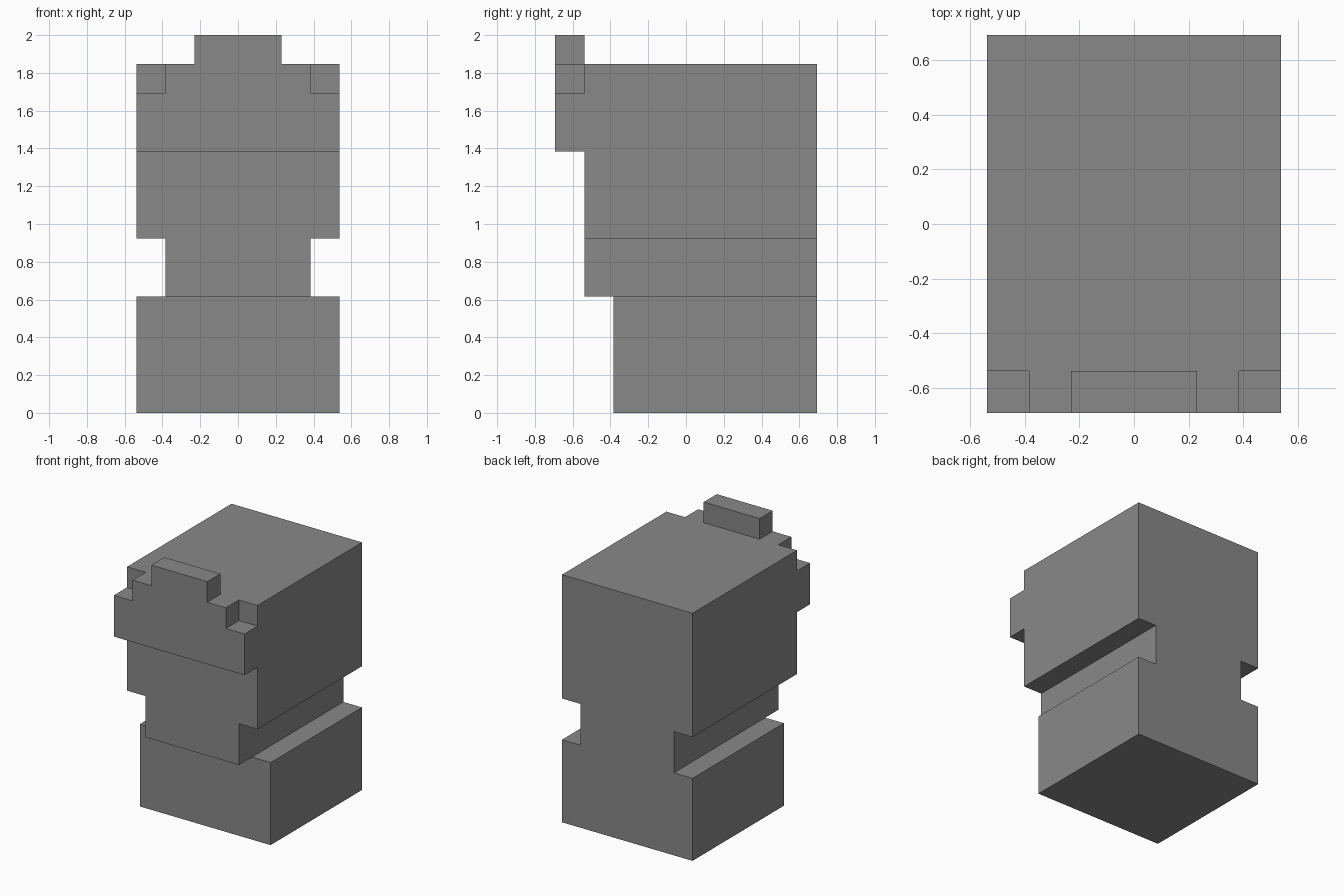
import bpy
import bmesh

cube = bpy.data.objects.get("Cube")
if cube:
    bpy.data.objects.remove(cube, do_unlink=True)

U = 2 / 13  # one block unit

grey = bpy.data.materials.new("stone grey")
grey.use_nodes = True
colour = (0.25, 0.25, 0.25, 1)
grey.diffuse_color = colour
grey.node_tree.nodes["Principled BSDF"].inputs["Base Color"].default_value = colour


def block(name, half_width, y0, y1, z0, z1):
    """Box centred on x, sized in block units."""
    bm = bmesh.new()
    bmesh.ops.create_cube(bm, size=1)
    for v in bm.verts:
        v.co.x *= 2 * half_width * U
        v.co.y = (y0 if v.co.y < 0 else y1) * U
        v.co.z = (z0 if v.co.z < 0 else z1) * U
    mesh = bpy.data.meshes.new(name)
    bm.to_mesh(mesh)
    bm.free()
    mesh.materials.append(grey)
    obj = bpy.data.objects.new(name, mesh)
    bpy.context.collection.objects.link(obj)
    return obj


FRONT, FACE, BACK = -4.5, -3.5, 4.5

head = block("head", 3.5, FACE, BACK, 6, 12)
parts = [
    block("neck", 2.5, FACE, BACK, 4, 6),
    block("base", 3.5, -2.5, BACK, 0, 4),
    block("brow", 3.5, FRONT, FACE, 9, 11),
    block("brow_top", 2.5, FRONT, FACE, 11, 12),
    block("crest", 1.5, FRONT, FACE, 12, 13),
]

# Fuse the blocks into one clean shell
bpy.context.view_layer.objects.active = head
for part in parts:
    union = head.modifiers.new("union", "BOOLEAN")
    union.operation = "UNION"
    union.solver = "EXACT"
    union.object = part
    bpy.ops.object.modifier_apply(modifier=union.name)
    bpy.data.objects.remove(part, do_unlink=True)

# Merge coplanar faces
bm = bmesh.new()
bm.from_mesh(head.data)
bmesh.ops.remove_doubles(bm, verts=bm.verts, dist=0.001)
bmesh.ops.dissolve_limit(bm, angle_limit=0.02, verts=bm.verts, edges=bm.edges)
bm.to_mesh(head.data)
bm.free()
head.name = "blocky_bust"
